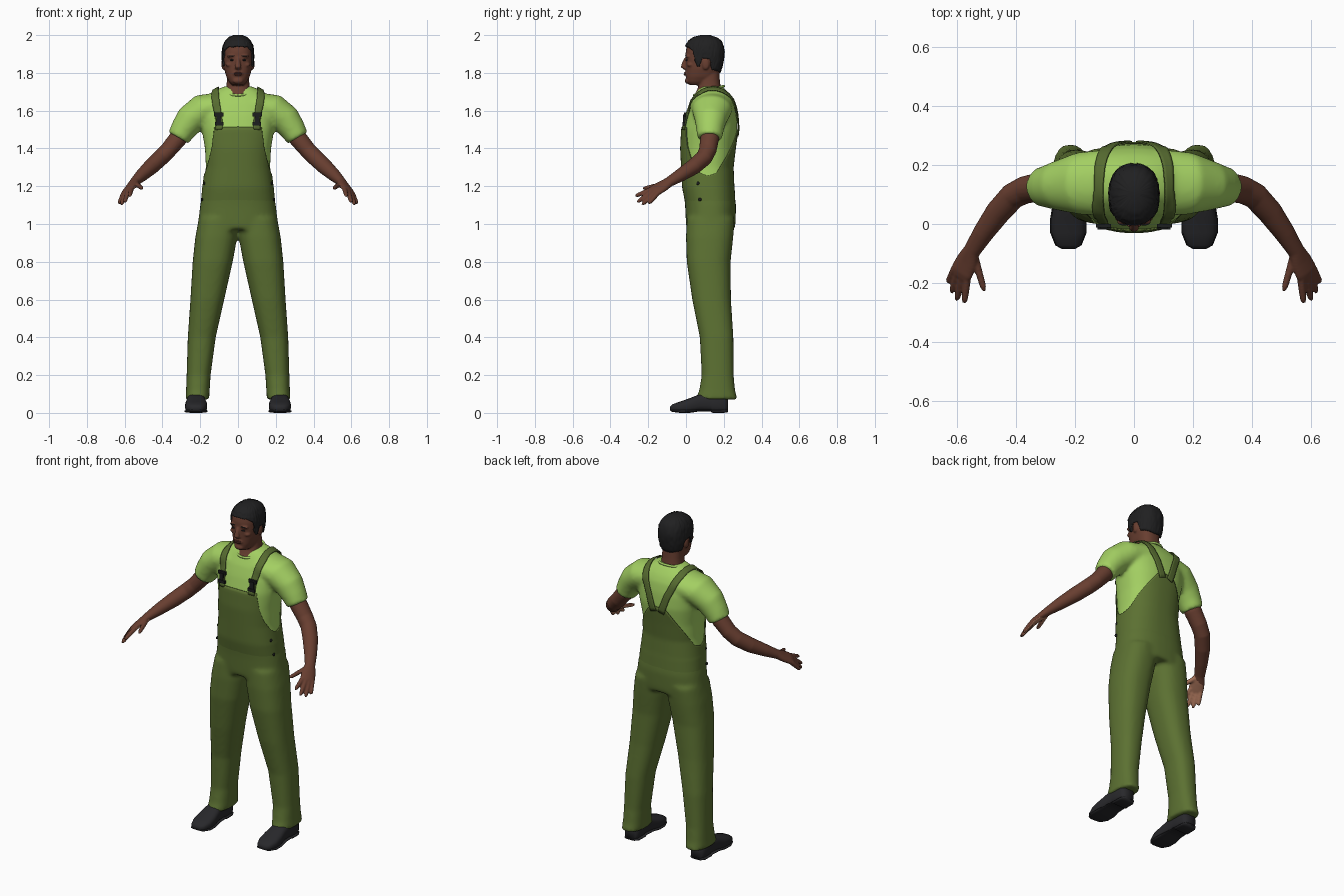
import bpy, bmesh, math, random
from math import sin, cos, pi
from mathutils import Vector, Matrix

random.seed(4)
if "Cube" in bpy.data.objects:
    bpy.data.objects.remove(bpy.data.objects["Cube"])


def material(name, *srgb):
    lin = [((c / 255 + 0.055) / 1.055) ** 2.4 for c in srgb] + [1]
    m = bpy.data.materials.new(name)
    m.use_nodes = True
    m.diffuse_color = lin
    bsdf = next(n for n in m.node_tree.nodes if n.type == 'BSDF_PRINCIPLED')
    bsdf.inputs["Base Color"].default_value = lin
    return m


SKIN = material("brown skin", 104, 62, 48)
PALM = material("light palm", 172, 118, 92)
LIPS = material("lip brown", 88, 48, 42)
HAIR = material("black hair", 32, 32, 33)
SHIRT = material("lime shirt", 163, 207, 98)
DENIM = material("olive overalls", 92, 113, 50)
STRAP = material("olive strap", 86, 107, 48)
SHOE = material("black shoe", 40, 40, 43)
CLIP = material("dark clip", 28, 30, 30)

# Width, front and back of the torso and the head at each height
TORSO = [(.96, .2, .005, .255), (1, .212, 0, .262), (1.1, .2, -.005, .265), (1.2, .182, -.015, .25),
         (1.3, .17, -.02, .246), (1.4, .175, -.025, .258), (1.5, .192, -.02, .272),
         (1.58, .2, .0, .268), (1.64, .185, .022, .257), (1.68, .16, .045, .237),
         (1.71, .115, .062, .212), (1.73, .07, .08, .19)]
HEAD = [(1.735, .03, .02, .1), (1.75, .046, .004, .13), (1.78, .062, .0, .165), (1.82, .073, .0, .182),
        (1.87, .078, -.002, .193), (1.91, .078, -.002, .197), (1.94, .073, .004, .192),
        (1.965, .06, .02, .18), (1.983, .04, .047, .155), (1.992, .015, .085, .12)]
SIDES = 40


def lookup(table, z):
    for a, b in zip(table, table[1:]):
        if z <= b[0]:
            t = max(0, (z - a[0]) / (b[0] - a[0]))
            return [p + (q - p) * t for p, q in zip(a, b)][1:]
    return list(table[-1][1:])


def oval(angle, rx, ry, e=2.4):
    s, c = sin(angle), cos(angle)
    return (math.copysign(abs(s) ** (2 / e), s) * rx, -math.copysign(abs(c) ** (2 / e), c) * ry)


def surface(table, z, angle, off=0):
    rx, y0, y1 = lookup(table, z)
    x, y = oval(angle, rx + off, (y1 - y0) / 2 + off)
    return Vector((x, (y0 + y1) / 2 + y, z))


def loft(bm, rings):
    rows = [[bm.verts.new(p) for p in r] for r in rings]
    n = len(rows[0])
    faces = [bm.faces.new((a[i], a[(i + 1) % n], b[(i + 1) % n], b[i]))
             for a, b in zip(rows, rows[1:]) for i in range(n)]
    faces += [bm.faces.new(rows[0][::-1]), bm.faces.new(rows[-1])]
    bmesh.ops.recalc_face_normals(bm, faces=faces)


def column(bm, table, lo, hi, n):
    loft(bm, [[surface(table, lo + (hi - lo) * k / n, 2 * pi * i / SIDES) for i in range(SIDES)]
              for k in range(n + 1)])


def tube(bm, pts, wide, n=16):
    wide, rings = Vector(wide), []
    for i, p in enumerate(pts):
        t = (Vector(pts[min(i + 1, len(pts) - 1)][:3]) - Vector(pts[max(i - 1, 0)][:3])).normalized()
        u = (wide - t * wide.dot(t)).normalized()
        v = t.cross(u)
        rings.append([Vector(p[:3]) + u * cos(2 * pi * k / n) * p[3] + v * sin(2 * pi * k / n) * p[-1]
                      for k in range(n)])
    loft(bm, rings)


def blob(bm, loc, size):
    bmesh.ops.create_uvsphere(bm, u_segments=20, v_segments=12, radius=1,
                              matrix=Matrix.Translation(loc) @ Matrix.Diagonal((*size, 1)))


def box(bm, loc, size):
    bmesh.ops.create_cube(bm, size=1, matrix=Matrix.Translation(loc) @ Matrix.Diagonal((*size, 1)))


def finish(name, bm, mats, voxel=0, smooth=4, flat=False):
    me = bpy.data.meshes.new(name)
    bm.to_mesh(me)
    bm.free()
    ob = bpy.data.objects.new(name, me)
    bpy.context.collection.objects.link(ob)
    if voxel:  # fuse overlapping volumes into one skin
        r = ob.modifiers.new("fuse", 'REMESH')
        r.mode, r.voxel_size = 'VOXEL', voxel
        s = ob.modifiers.new("soften", 'SMOOTH')
        s.factor, s.iterations = .5, smooth
        ev = ob.evaluated_get(bpy.context.evaluated_depsgraph_get())
        ob.data = bpy.data.meshes.new_from_object(ev)
        ob.modifiers.clear()
    ob.data.materials.clear()
    for m in mats:
        ob.data.materials.append(m)
    for p in ob.data.polygons:
        p.use_smooth = not flat
        p.material_index = 0
    return ob


def mirrored(pts, s):
    return [(p[0] * s, *p[1:]) for p in pts]


def patch(name, mat, table, low, high, offset, rows, thick):
    """Sheet lying on a body surface between two edge heights."""
    marks = [a[0] for a in low + high]
    angles = sorted({round(s * a, 4) for a in marks + [k * pi / 48 for k in range(48)]
                     for s in (1, -1) if abs(a) < 3.14})
    angles = angles + [round(pi, 4)]
    bm, cols = bmesh.new(), []
    for a in angles:
        lo, hi = lookup(low, abs(a))[0], lookup(high, abs(a))[0]
        zs = [lo + (hi - lo) * k / rows for k in range(rows + 1)]
        cols.append([bm.verts.new(surface(table, z, a, offset(z))) for z in zs])
    for a, b in zip(cols, cols[1:] + cols[:1]):
        for k in range(rows):
            bm.faces.new((a[k], b[k], b[k + 1], a[k + 1]))
    if table is HEAD:
        bm.faces.new([c[-1] for c in cols])
    ob = finish(name, bm, [mat])
    m = ob.modifiers.new("thickness", 'SOLIDIFY')
    m.thickness, m.offset = thick, -1
    return ob


# Shirt with sleeves and collar
bm = bmesh.new()
column(bm, TORSO, 1.2, 1.73, 30)
for s in (1, -1):
    tube(bm, mirrored([(.08, .14, 1.63, .115, .07), (.19, .137, 1.603, .105, .085),
                       (.255, .13, 1.55, .085, .08), (.29, .127, 1.5, .073, .069),
                       (.316, .125, 1.455, .066, .06)], s), (0, 1, 0), 24)
shirt = finish("shirt", bm, [SHIRT], .011, 7)
bm = bmesh.new()
tube(bm, [(.078 * sin(a), .122 - .078 * cos(a), 1.706 - .024 * cos(a), .007, .007)
          for a in [2 * pi * k / 32 for k in range(33)]], (0, 0, 1), 8)
finish("shirt_collar", bm, [SHIRT])

# Trousers
bm = bmesh.new()
column(bm, TORSO, .97, 1.22, 12)
LEG = [(.07, .153, .278, .05, .273), (.12, .15, .275, .07, .26), (.2, .145, .272, .083, .252),
       (.4, .118, .266, .073, .251), (.6, .073, .252, .033, .238), (.8, .028, .24, .004, .236),
       (.93, .004, .226, 0, .25), (1.03, -.005, .208, .004, .258)]
for s in (1, -1):
    rings = []
    for z, x0, x1, y0, y1 in LEG:
        ring = [oval(2 * pi * k / SIDES, (x1 - x0) / 2, (y1 - y0) / 2) for k in range(SIDES)]
        rings.append([(s * ((x0 + x1) / 2 + x), (y0 + y1) / 2 + y, z) for x, y in ring])
    loft(bm, rings)
finish("trousers", bm, [DENIM], .011, 6)

# Bib, with a high front, low sides and a pointed back
BIB = [(0, 1.515), (.62, 1.51), (.66, 1.48), (.8, 1.41), (1, 1.34), (1.35, 1.27), (1.57, 1.255),
       (1.85, 1.27), (2.3, 1.36), (2.65, 1.43), (2.97, 1.5), (3.15, 1.5)]
patch("bib", DENIM, TORSO, [(0, 1.09), (3.15, 1.09)], BIB,
      lambda z: -.004 + .01 * min(1, (z - 1.09) / .1), 24, .005)

# Straps over the shoulders, laid onto the shirt
PATH = [(.1, -.015, 1.5), (.105, -.01, 1.56), (.115, .015, 1.63), (.123, .05, 1.69), (.123, .11, 1.72),
        (.118, .17, 1.715), (.095, .24, 1.65), (.06, .275, 1.57), (.025, .28, 1.47)]
for s, side in ((1, "left"), (-1, "right")):
    path = [Vector(p) for p in mirrored(PATH, s)]
    path = [a.lerp(b, k / 5) for a, b in zip(path, path[1:]) for k in range(5)] + path[-1:]
    bm, rows = bmesh.new(), []
    for i, p in enumerate(path):
        t = (path[min(i + 2, len(path) - 1)] - path[max(i - 2, 0)]).normalized()
        u = (Vector((1, 0, 0)) - t * t.x).normalized()
        rows.append([bm.verts.new(p + u * w) for w in (-.02, -.01, 0, .01, .02)])
    for a, b in zip(rows, rows[1:]):
        for k in range(4):
            bm.faces.new((a[k], a[k + 1], b[k + 1], b[k]))
    strap = finish(side + "_strap", bm, [STRAP])
    w = strap.modifiers.new("lay", 'SHRINKWRAP')
    w.target, w.wrap_mode, w.offset = shirt, 'ABOVE_SURFACE', .009
    m = strap.modifiers.new("thickness", 'SOLIDIFY')
    m.thickness, m.offset = .006, 0

    # Strap clip
    bm = bmesh.new()
    y = surface(TORSO, 1.54, .5).y - .014
    box(bm, (s * .103, y + .004, 1.58), (.05, .012, .02))
    box(bm, (s * .102, y, 1.555), (.026, .012, .05))
    box(bm, (s * .1, y - .003, 1.53), (.046, .012, .018))
    finish(side + "_strap_clip", bm, [CLIP], flat=True)

    # Side buttons
    bm = bmesh.new()
    for z in (1.215, 1.13):
        blob(bm, surface(TORSO, z, s * 1.25, .005), (.006, .009, .009))
    finish(side + "_side_buttons", bm, [CLIP])

    # Shoe: upper and sole
    bm = bmesh.new()
    for scale, top in ((1, None), (1.06, .018)):
        rings = []
        for y, hw, zt, zb in [(-.084, .022, .034, .012), (-.072, .042, .046, .005), (-.03, .058, .06, 0),
                              (.02, .058, .078, .0), (.07, .05, .098, .008), (.13, .047, .11, .008),
                              (.14, .047, .11, 0), (.2, .046, .1, 0), (.222, .034, .08, .004)]:
            zt = top or zt
            ring = [oval(2 * pi * k / 24, hw * scale, (zt - zb) / 2, 2.8) for k in range(24)]
            rings.append([(s * .222 + x, y, (zt + zb) / 2 + v) for x, v in ring])
        loft(bm, rings)
    finish(side + "_shoe", bm, [SHOE])

    # Arm with hand and fingers
    bm = bmesh.new()
    across = (s * .6, .75, -.3)
    tube(bm, mirrored([(.26, .13, 1.54, .045, .045), (.32, .125, 1.45, .05, .048), (.37, .115, 1.39, .047, .044),
                       (.41, .095, 1.35, .045, .044), (.46, .04, 1.303, .043, .042), (.51, -.03, 1.258, .036, .034),
                       (.548, -.09, 1.222, .03, .024), (.565, -.125, 1.2, .04, .021), (.582, -.16, 1.18, .044, .018),
                       (.587, -.178, 1.17, .038, .014)], s), across, 20)
    for base, tip in [((.564, -.175, 1.187), (.574, -.268, 1.148)), ((.58, -.175, 1.178), (.6, -.258, 1.115)),
                      ((.594, -.165, 1.168), (.618, -.232, 1.102)), ((.605, -.15, 1.163), (.63, -.198, 1.108)),
                      ((.54, -.11, 1.212), (.506, -.228, 1.188))]:
        a, b = Vector(base), Vector(tip)
        tube(bm, mirrored([(*a.lerp(b, t), r, r) for t, r in
                           ((0, .014), (.5, .0125), (.85, .011), (1, .006))], s), across, 12)
    arm = finish(side + "_arm", bm, [SKIN, PALM], .005, 3)
    inward = Vector((-.63 * s, .2, -.75))
    for p in arm.data.polygons:
        if p.center.y < -.105 and p.normal.dot(inward) > .45:
            p.material_index = 1

# Head with neck, ears, nose, brow and lips
bm = bmesh.new()
column(bm, HEAD, 1.735, 1.992, 30)
NECK = [(1.62, .07, .06, .2), (1.68, .074, .042, .2), (1.71, .065, .06, .186), (1.75, .059, .07, .18),
        (1.82, .058, .07, .175)]
column(bm, NECK, 1.62, 1.82, 10)
tube(bm, [(0, .002, 1.878, .009, .009), (0, -.008, 1.855, .012, .012), (0, -.015, 1.832, .018, .013),
          (0, -.004, 1.822, .015, .008)], (1, 0, 0))
blob(bm, (0, .008, 1.758), (.028, .014, .016))
blob(bm, (0, .003, 1.796), (.028, .012, .014))
for s in (1, -1):
    blob(bm, (s * .034, .008, 1.888), (.026, .013, .008))
    blob(bm, (s * .078, .105, 1.848), (.01, .02, .032))
    blob(bm, (s * .046, .025, 1.843), (.02, .02, .012))
finish("head", bm, [SKIN], .005, 4)

bm = bmesh.new()
blob(bm, (0, -.004, 1.8), (.024, .008, .004))
blob(bm, (0, -.004, 1.791), (.021, .0085, .005))
finish("lips", bm, [LIPS])
bm = bmesh.new()
for s in (1, -1):
    blob(bm, (s * .032, .004, 1.868), (.012, .006, .0045))
    blob(bm, (s * .034, .002, 1.89), (.019, .007, .0035))
finish("eyes_and_brows", bm, [HAIR])

# Short hair cap with sideburns, slightly rough
HAIRLINE = [(0, 1.938), (.6, 1.935), (1, 1.918), (1.22, 1.86), (1.3, 1.835), (1.42, 1.835), (1.52, 1.878),
            (1.8, 1.872), (2.05, 1.815), (3.15, 1.8)]
hair = patch("hair", HAIR, HEAD, HAIRLINE, [(0, 1.992), (3.15, 1.992)],
             lambda z: .007 + random.uniform(-.0015, .0025), 14, .012)
for v in hair.data.vertices:
    v.co.z += .008 * max(0, (v.co.z - 1.9) / .092)
